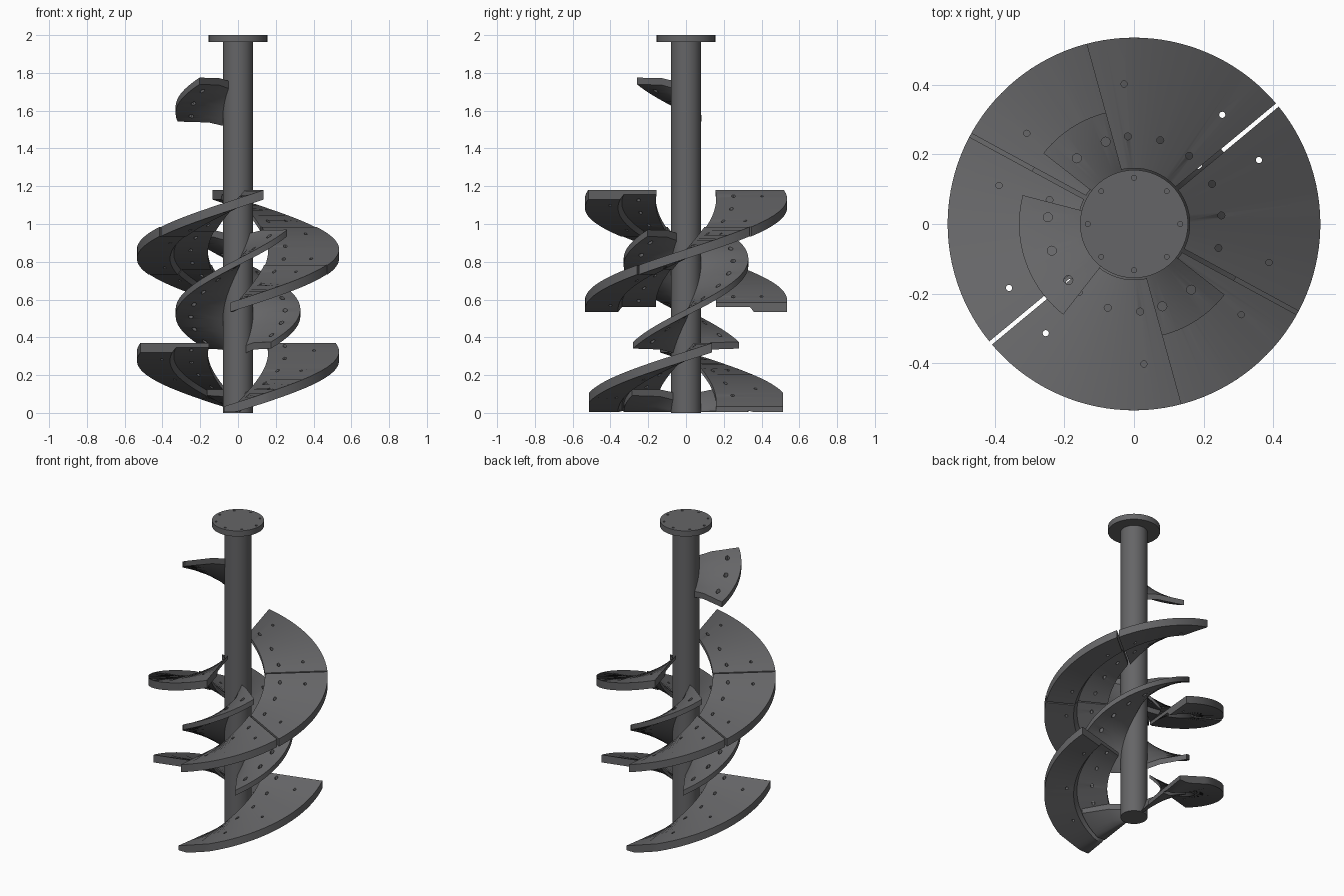
import bpy, bmesh
from math import sin, cos, radians, asin, ceil
from mathutils import Matrix

cube = bpy.data.objects.get("Cube")
if cube:
    bpy.data.objects.remove(cube)

steel = bpy.data.materials.new("dark_steel")
steel.use_nodes = True
COLOR = (0.13, 0.13, 0.135, 1)
steel.diffuse_color = COLOR
steel.node_tree.nodes["Principled BSDF"].inputs["Base Color"].default_value = COLOR

RISE = 1.07 / 360          # climb per degree, shared by every flight
OUTER = [(0.16, 0), (0.535, 0), (0.535, -0.05), (0.36, -0.05), (0.34, -0.024), (0.16, -0.024)]
INNER = [(0.07, -0.02), (0.16, -0.003), (0.33, 0), (0.33, -0.035), (0.16, -0.04), (0.07, -0.06)]


def to_object(name, bm):
    bmesh.ops.recalc_face_normals(bm, faces=bm.faces)
    mesh = bpy.data.meshes.new(name)
    bm.to_mesh(mesh)
    bm.free()
    obj = bpy.data.objects.new(name, mesh)
    bpy.context.collection.objects.link(obj)
    mesh.materials.append(steel)
    return obj


def smooth(obj):
    bpy.ops.object.select_all(action='DESELECT')
    obj.select_set(True)
    bpy.context.view_layer.objects.active = obj
    bpy.ops.object.shade_smooth_by_angle(angle=radians(30))


def drill(obj, holes):
    """Cut vertical holes given as (x, y, z, radius)."""
    bm = bmesh.new()
    for x, y, z, r in holes:
        bmesh.ops.create_cone(bm, cap_ends=True, segments=12, radius1=r, radius2=r,
                              depth=0.3, matrix=Matrix.Translation((x, y, z)))
    cutter = to_object("hole_cutter", bm)
    cutter.hide_render = True
    mod = obj.modifiers.new("holes", 'BOOLEAN')
    mod.operation = 'DIFFERENCE'
    mod.solver = 'EXACT'
    mod.object = cutter
    bpy.context.view_layer.objects.active = obj
    bpy.ops.object.modifier_apply(modifier=mod.name)
    bpy.data.objects.remove(cutter)


def flight(name, profile, start, end, z_end, turn=0, gap=0, flat=9, holes=()):
    """Sweep a radial profile up a helix; holes are (angle, radius, size)."""
    bm = bmesh.new()
    steps = ceil((end - start) / 3)
    rings = []
    for i in range(steps + 1):
        t = i / steps
        ring = []
        for r, dz in profile:
            trim = asin(gap / r)
            a0, a1 = radians(start) + trim, radians(end) - trim
            a = a0 + (a1 - a0) * t
            z = z_end - RISE * (end - start) * (1 - t) + dz
            y = max(-flat, min(flat, r * sin(a)))
            ring.append(bm.verts.new((r * cos(a), y, max(z, 0.005))))
        rings.append(ring)
    n = len(profile)
    for lo, hi in zip(rings, rings[1:]):
        for k in range(n):
            m = (k + 1) % n
            bm.faces.new((lo[k], lo[m], hi[m], hi[k]))
    bm.faces.new(rings[0])
    bm.faces.new(rings[-1])
    obj = to_object(name, bm)
    if holes:
        drill(obj, [(r * cos(radians(a)), r * sin(radians(a)),
                     z_end - RISE * (end - a), s) for a, r, s in holes])
    obj.data.transform(Matrix.Rotation(radians(turn), 4, 'Z'))
    smooth(obj)
    return obj


def cylinder(name, radius, z0, z1):
    bm = bmesh.new()
    bmesh.ops.create_cone(bm, cap_ends=True, segments=64, radius1=radius, radius2=radius,
                          depth=z1 - z0, matrix=Matrix.Translation((0, 0, (z0 + z1) / 2)))
    return to_object(name, bm)


# Shaft and drilled coupling flange
smooth(cylinder("shaft", 0.08, 0, 1.97))
flange = cylinder("top_flange", 0.155, 1.963, 2.0)
drill(flange, [(0.133 * cos(radians(a)), 0.133 * sin(radians(a)), 2.125, 0.007)
               for a in range(0, 360, 45)])
smooth(flange)

# Two identical starts, half a turn apart
joints = [265, 331.5, 399.7, 465.4]
for side, turn in (("first", 0), ("second", 180)):
    # Outer flight in three bolted plates
    for i, (a, b) in enumerate(zip(joints, joints[1:])):
        mid = (a + b) / 2
        holes = [(mid + d, 0.252, 0.01) for d in (-21.5, 0, 21.5)]
        holes += [(mid + d, 0.403, 0.009) for d in (-21.5, 21.5)]
        flight(f"{side}_outer_plate_{i + 1}", OUTER, a, b, 1.18 - RISE * (joints[-1] - b),
               turn, gap=0.006, holes=holes)

    # Inner flight welded to the shaft
    holes = [(502 - 11 - 22 * k, 0.25, 0.013) for k in range(9)]
    flight(f"{side}_inner_flight", INNER, 302, 502, 0.97, turn, holes=holes)

    # Bottom digging plate and its support
    holes = [(282 + 22 * k, 0.252, 0.01) for k in range(5)]
    holes += [(a, 0.403, 0.009) for a in (294, 326, 362)]
    flight(f"{side}_digging_plate", OUTER, 262, 375, 0.37, turn, flat=0.514, holes=holes)
    flight(f"{side}_digging_support", INNER, 262, 300, 0.127, turn)

# Single small flight near the top
flight("upper_flight", INNER, 165.5, 232, 1.775,
       holes=[(a, 0.248, 0.013) for a in (175.5, 198, 220.5)])
